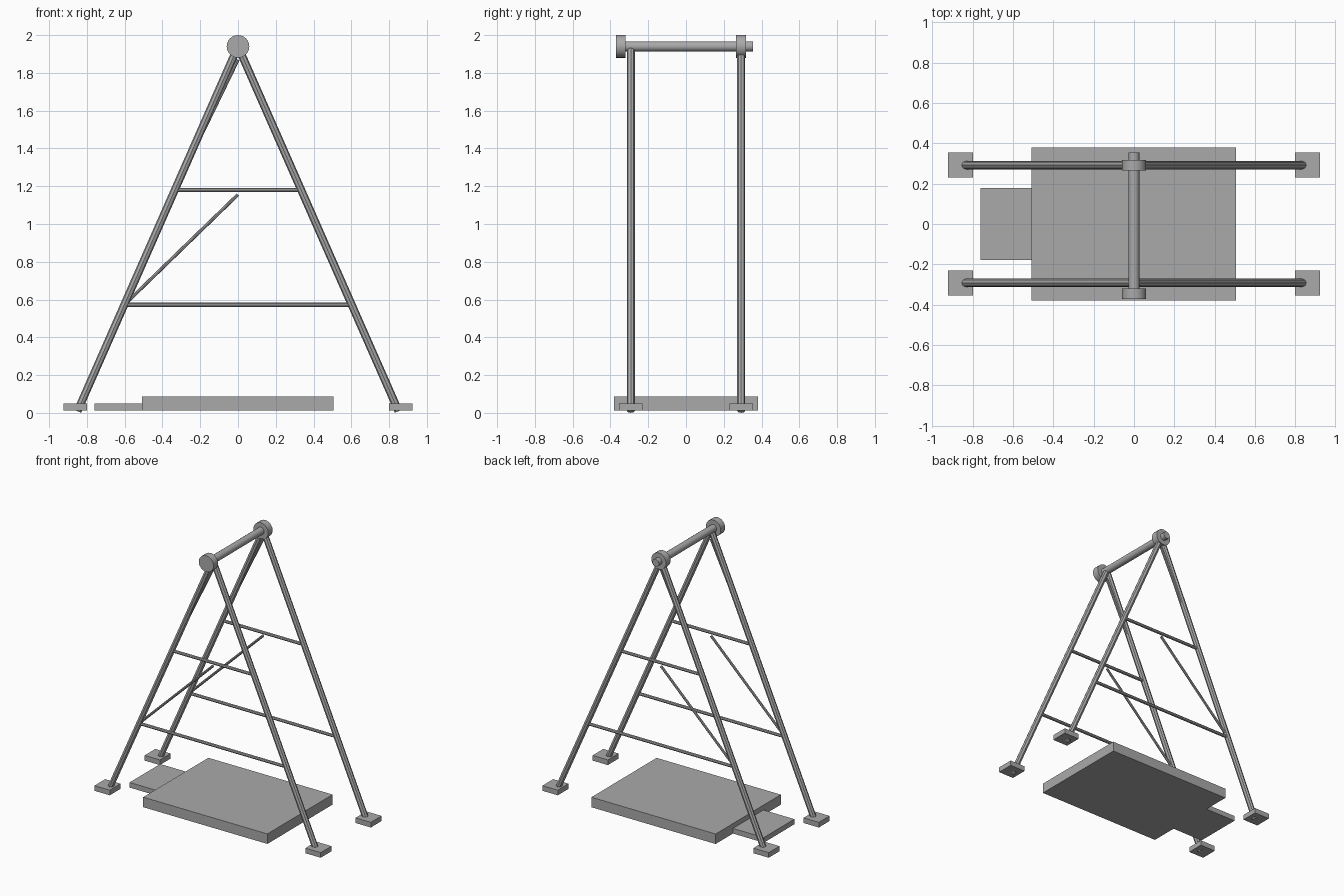
import bpy
from mathutils import Vector

if "Cube" in bpy.data.objects:
    bpy.data.objects.remove(bpy.data.objects["Cube"])

grey = bpy.data.materials.new("steel_grey")
grey.diffuse_color = (0.4, 0.4, 0.4, 1)
grey.use_nodes = True
grey.node_tree.nodes["Principled BSDF"].inputs["Base Color"].default_value = grey.diffuse_color


def box(name, x0, x1, y0, y1, z0, z1):
    bpy.ops.mesh.primitive_cube_add(
        size=1, location=((x0 + x1) / 2, (y0 + y1) / 2, (z0 + z1) / 2))
    ob = bpy.context.object
    ob.name = name
    ob.scale = (x1 - x0, y1 - y0, z1 - z0)
    ob.data.materials.append(grey)


def tube(name, start, end, radius, sides=8):
    a, b = Vector(start), Vector(end)
    bpy.ops.mesh.primitive_cylinder_add(
        vertices=sides, radius=radius, depth=(b - a).length, location=(a + b) / 2)
    ob = bpy.context.object
    ob.name = name
    ob.rotation_mode = 'QUATERNION'
    ob.rotation_quaternion = (b - a).to_track_quat('Z', 'Y')
    ob.data.materials.append(grey)
    return ob


APEX = 1.94      # height of the axle
FOOT_X = 0.85    # leg spread at the ground
LEG_Z = 0.009    # height of the leg ends


def leg_x(z):
    return FOOT_X * (APEX - z) / (APEX - LEG_Z)


# Two A-frames
for side, y in (("front", -0.292), ("back", 0.292)):
    for hand, s in (("left", -1), ("right", 1)):
        tube(f"{side}_{hand}_leg", (s * FOOT_X, y, LEG_Z), (0, y, APEX), 0.021)
        cx = s * 0.861
        box(f"{side}_{hand}_foot", cx - 0.0625, cx + 0.0625,
            y - 0.0625, y + 0.0625, 0.012, 0.05)
    # Crossbars, each with a diagonal brace rising to the centre line
    for level, z, brace_top in (("lower", 0.572, 1.156), ("upper", 1.18, 1.87)):
        x = leg_x(z)
        tube(f"{side}_{level}_crossbar", (-x, y, z), (x, y, z), 0.0115)
        tube(f"{side}_{level}_brace", (-x, y, z), (0, y, brace_top), 0.009)

# Axle and its hubs
tube("axle", (0, -0.33, APEX), (0, 0.354, APEX), 0.027, 16)
for name, y0, y1 in (("front_hub", -0.371, -0.319), ("back_hub", 0.266, 0.318)):
    tube(name, (0, y0, APEX), (0, y1, APEX), 0.06, 24)

# Boarding platform and step
box("platform", -0.508, 0.506, -0.38, 0.38, 0.012, 0.086)
box("step", -0.76, -0.508, -0.178, 0.178, 0.012, 0.05)

# Smooth the round parts while keeping low-sided tubes faceted
for ob in list(bpy.data.objects):
    if ob.name == "axle" or ob.name.endswith("hub"):
        bpy.ops.object.select_all(action='DESELECT')
        ob.select_set(True)
        bpy.context.view_layer.objects.active = ob
        bpy.ops.object.shade_smooth_by_angle()
